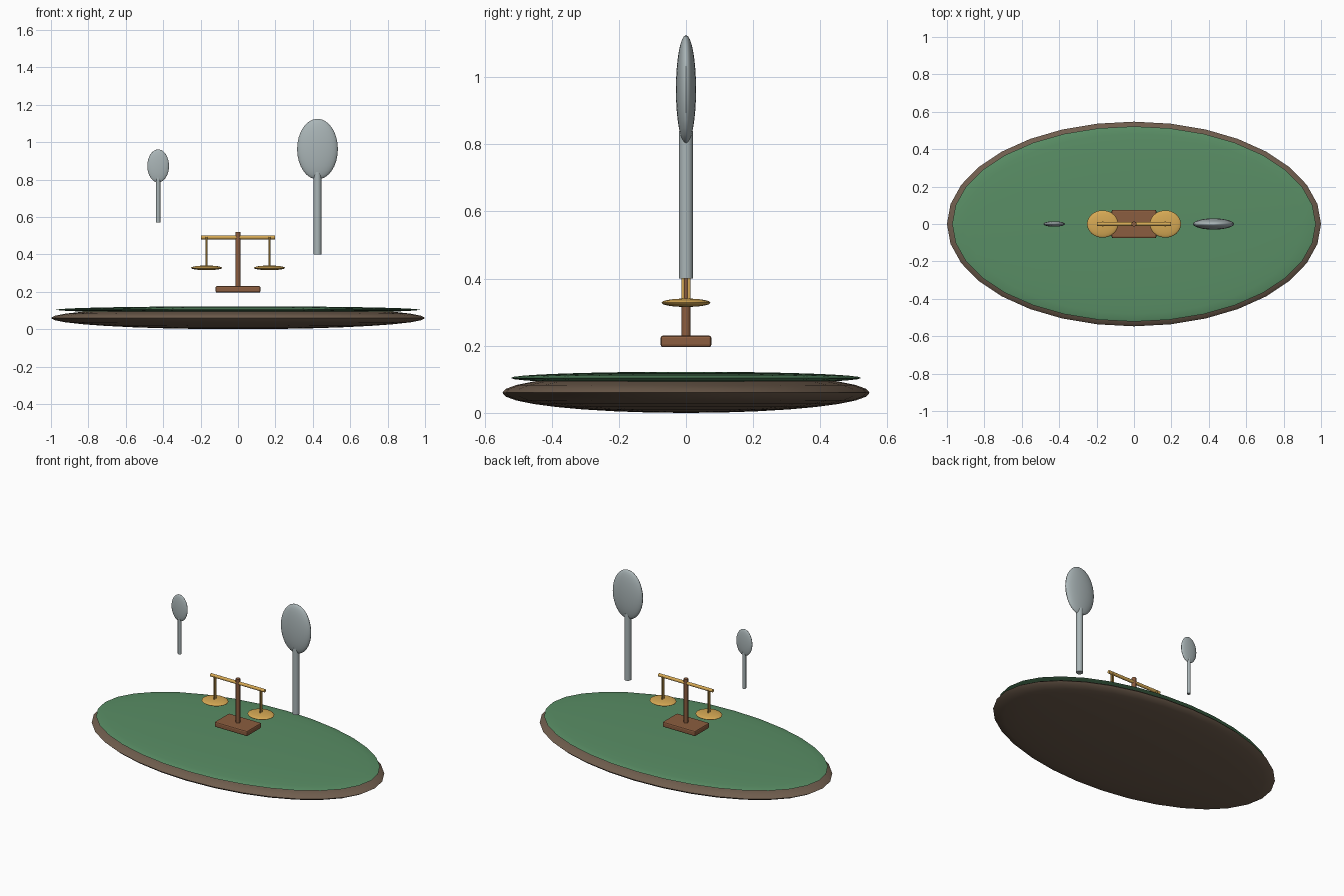
import bpy
from math import pi

if "Cube" in bpy.data.objects:
    bpy.data.objects.remove(bpy.data.objects["Cube"])


def material(name, rgb):
    m = bpy.data.materials.new(name)
    m.diffuse_color = (*rgb, 1)
    m.use_nodes = True
    m.node_tree.nodes["Principled BSDF"].inputs["Base Color"].default_value = m.diffuse_color
    return m


GREEN = material("felt_green", (0.10, 0.27, 0.13))
EARTH = material("dark_brown", (0.16, 0.11, 0.075))
WOOD = material("wood", (0.26, 0.11, 0.05))
GOLD = material("gold", (0.68, 0.40, 0.09))
STEEL = material("steel", (0.40, 0.46, 0.47))


def finish(name, mat, smooth=True):
    o = bpy.context.object
    o.name = name
    o.data.materials.append(mat)
    bpy.ops.object.transform_apply(location=False, rotation=True, scale=True)
    if smooth:
        bpy.ops.object.shade_smooth_by_angle(angle=pi / 5)
    return o


def ellipsoid(name, loc, radii, mat, segments=32, rings=16):
    bpy.ops.mesh.primitive_uv_sphere_add(segments=segments, ring_count=rings, location=loc)
    bpy.context.object.scale = radii
    return finish(name, mat)


def rod(name, loc, radius, length, mat, along_x=False):
    bpy.ops.mesh.primitive_cylinder_add(vertices=20, radius=radius, depth=length, location=loc,
                                        rotation=(0, pi / 2 if along_x else 0, 0))
    return finish(name, mat)


# Oval board: brown underside with green top
ellipsoid("board_base", (0, 0, 0.06), (1, 0.547, 0.06), EARTH)
ellipsoid("board_top", (0, 0, 0.104), (0.972, 0.522, 0.0185), GREEN)

# Balance foot, post and beam
bpy.ops.mesh.primitive_cube_add(size=1, location=(0, 0, 0.213))
bpy.context.object.scale = (0.24, 0.152, 0.035)
foot = finish("balance_foot", WOOD, smooth=False)
bevel = foot.modifiers.new("Bevel", "BEVEL")
bevel.width, bevel.segments = 0.008, 2
rod("balance_post", (0, 0, 0.37), 0.0135, 0.30, WOOD)
rod("balance_beam", (0, 0, 0.491), 0.0105, 0.396, GOLD, along_x=True)

# Hanging pans
for side, x in (("left", -0.168), ("right", 0.168)):
    ellipsoid(f"{side}_pan", (x, 0, 0.328), (0.083, 0.073, 0.0125), GOLD)
    for i, y in enumerate((-0.009, 0.009)):
        rod(f"{side}_hanger_{i + 1}", (x, y, 0.411), 0.0048, 0.162, GOLD)


# Floating spoons: flattened bowl and straight handle
def spoon(name, x, bowl_z, bowl, handle_r, z0, z1):
    ellipsoid(f"{name}_bowl", (x, 0, bowl_z), bowl, STEEL)
    rod(f"{name}_handle", (x, 0, (z0 + z1) / 2), handle_r, z1 - z0, STEEL)


spoon("small_spoon", -0.427, 0.873, (0.058, 0.0145, 0.088), 0.0115, 0.57, 0.81)
spoon("large_spoon", 0.425, 0.963, (0.109, 0.03, 0.162), 0.021, 0.40, 0.84)
